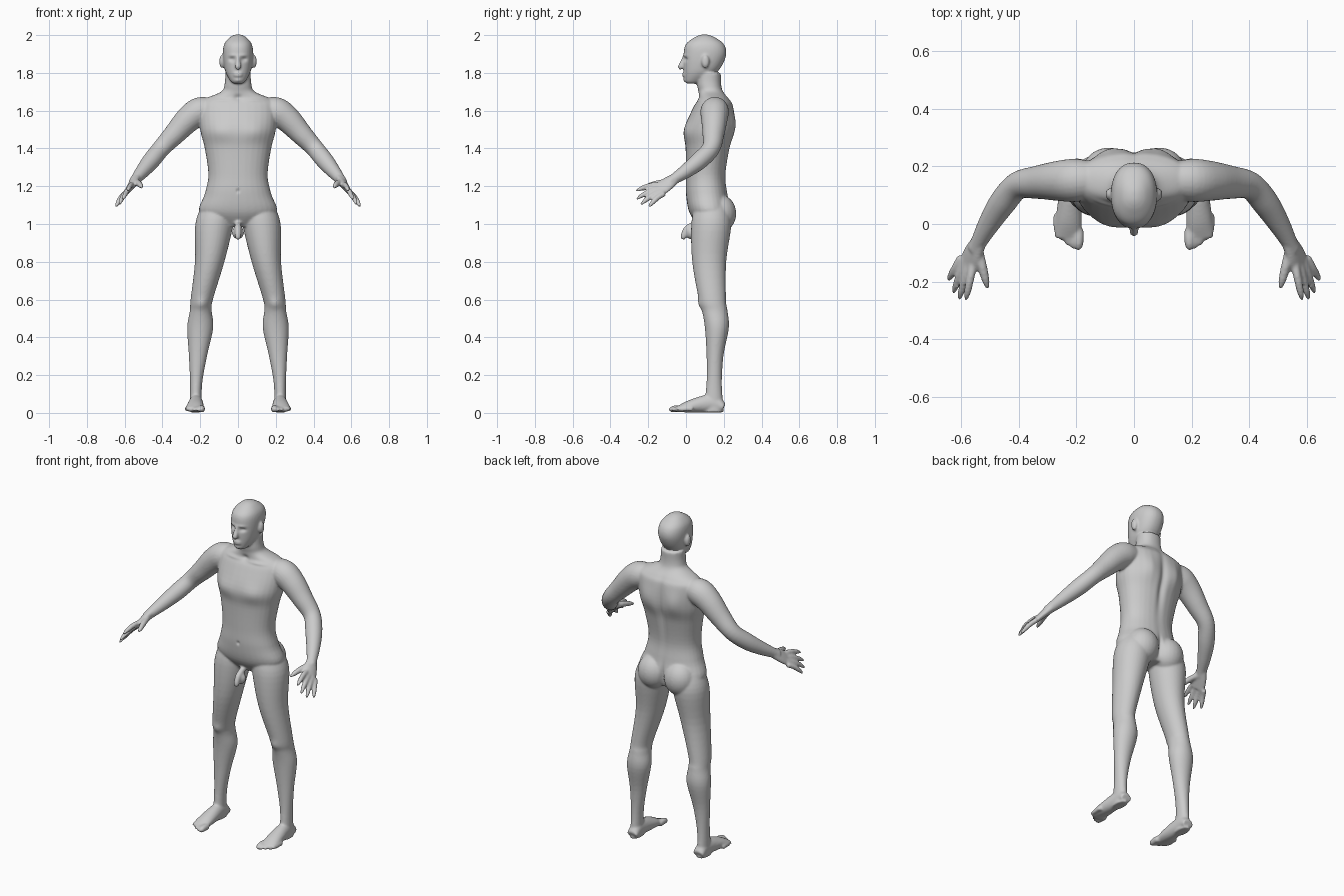
import bpy, bmesh, math
from mathutils import Vector, Matrix

bm = bmesh.new()


def smooth_rows(rows, sub=5):
    """Catmull-Rom interpolation of tuples of numbers."""
    out = []
    for i in range(len(rows) - 1):
        a, b, c, d = rows[max(i - 1, 0)], rows[i], rows[i + 1], rows[min(i + 2, len(rows) - 1)]
        for k in range(sub):
            t = k / sub
            out.append([0.5 * (2 * q + (r - p) * t + (2 * p - 5 * q + 4 * r - s) * t * t
                               + (3 * q - p - 3 * r + s) * t ** 3)
                        for p, q, r, s in zip(a, b, c, d)])
    return out + [list(rows[-1])]


def skin(rings):
    """Closed surface through rings of points."""
    vs = [[bm.verts.new(p) for p in r] for r in rings]
    n = len(vs[0])
    faces = [bm.faces.new(vs[0]), bm.faces.new(vs[-1])]
    for a, b in zip(vs, vs[1:]):
        for i in range(n):
            j = (i + 1) % n
            faces.append(bm.faces.new((a[i], a[j], b[j], b[i])))
    bmesh.ops.recalc_face_normals(bm, faces=faces)


def unit_ring(p, n=32):
    pts = []
    for i in range(n):
        c, s = math.cos(math.tau * i / n), math.sin(math.tau * i / n)
        pts.append((math.copysign(abs(c) ** (2 / p), c), math.copysign(abs(s) ** (2 / p), s)))
    return pts


def loft(rows, side=1, p=2.0):
    """Level sections: z, left x, right x, front y, back y."""
    skin([[(side * ((l + r) / 2 + (r - l) / 2 * u), (f + b) / 2 + (b - f) / 2 * v, z)
           for u, v in unit_ring(p)] for z, l, r, f, b in smooth_rows(rows)])


def loft_centred(rows, p):
    loft([(z, -w, w, f, b) for z, w, f, b in rows], 1, p)


def tube(rows, across, side=1):
    """Sections along a path: x, y, z, radius across, optional radius normal."""
    rs = smooth_rows(rows)
    pts = [Vector(r[:3]) for r in rs]
    rings = []
    for i, r in enumerate(rs):
        t = (pts[min(i + 1, len(pts) - 1)] - pts[max(i - 1, 0)]).normalized()
        u = Vector(across)
        u = (u - t * u.dot(t)).normalized()
        w = t.cross(u)
        ring = [pts[i] + u * (a * r[3]) + w * (b * r[-1]) for a, b in unit_ring(2, 24)]
        rings.append([(side * q.x, q.y, q.z) for q in ring])
    skin(rings)


def digit(a, b, r, side, lift):
    """Finger or toe with a bent middle and a rounded tip."""
    rows = []
    for t in (0, 0.4, 0.75, 0.93, 1):
        q = a.lerp(b, t) + Vector((0, 0, lift * 4 * t * (1 - t)))
        rows.append((*q, r * (1.05 - t ** 6 * 0.7)))
    tube(rows, (1, 0, 0.1), side)


def ball(loc, size):
    m = Matrix.Translation(loc) @ Matrix.Diagonal((*size, 1))
    bmesh.ops.create_uvsphere(bm, u_segments=24, v_segments=16, radius=1, matrix=m)


# torso and neck
loft_centred([(0.985, 0.10, 0.07, 0.20), (1.06, 0.205, 0.018, 0.235), (1.16, 0.176, 0, 0.22),
              (1.26, 0.157, 0, 0.21), (1.40, 0.176, -0.002, 0.232), (1.50, 0.20, -0.01, 0.257),
              (1.62, 0.205, 0.04, 0.25), (1.66, 0.18, 0.065, 0.23), (1.70, 0.09, 0.066, 0.197),
              (1.74, 0.071, 0.058, 0.186), (1.80, 0.067, 0.06, 0.185)], 2.2)

# head with nose and lips
loft_centred([(1.743, 0.022, 0.008, 0.05), (1.757, 0.04, -0.006, 0.09), (1.81, 0.068, -0.012, 0.17),
              (1.89, 0.08, -0.013, 0.212), (1.95, 0.074, -0.002, 0.202),
              (1.988, 0.044, 0.045, 0.153), (2.003, 0.014, 0.08, 0.115)], 2.25)
tube([(0, -0.008, 1.89, 0.009), (0, -0.018, 1.86, 0.012), (0, -0.027, 1.832, 0.016),
      (0, -0.023, 1.82, 0.009)], (1, 0, 0))
for k in (0, 1):
    ball((0, -0.011, 1.785 + 0.012 * k), (0.024, 0.009, 0.006))

# groin
tube([(0, 0.05, 1.0, 0.018), (0, 0.005, 0.975, 0.017), (0, -0.013, 0.935, 0.016),
      (0, -0.015, 0.918, 0.01)], (1, 0, 0))
ball((0, 0.025, 0.955), (0.032, 0.025, 0.036))

for s in (1, -1):
    # ear and buttock
    ball((s * 0.085, 0.103, 1.86), (0.014, 0.021, 0.036))
    ball((s * 0.088, 0.18, 1.055), (0.092, 0.086, 0.1))
    # leg
    loft([(1.10, 0.02, 0.19, 0.05, 0.22), (1.0, 0.024, 0.226, 0.028, 0.24),
          (0.8, 0.072, 0.228, 0.033, 0.213), (0.6, 0.133, 0.251, 0.068, 0.212),
          (0.54, 0.139, 0.255, 0.085, 0.22), (0.45, 0.131, 0.269, 0.1, 0.227),
          (0.3, 0.164, 0.26, 0.109, 0.198), (0.15, 0.19, 0.254, 0.108, 0.19),
          (0.003, 0.192, 0.256, 0.09, 0.2)], s)
    # foot and toes
    tube([(0.222, 0.2, 0.028, 0.035, 0.022), (0.222, 0.14, 0.05, 0.035, 0.048),
          (0.226, 0.03, 0.036, 0.045, 0.035), (0.231, -0.05, 0.018, 0.047, 0.014)], (1, 0, 0), s)
    for i in range(5):
        tip = Vector((0.193 + 0.019 * i, -0.09 + 0.0035 * i * i, 0.014))
        digit(tip + Vector((0, 0.07, 0.006)), tip, 0.012 if i else 0.018, s, 0.005)
    # arm
    tube([(0.13, 0.155, 1.605, 0.06), (0.20, 0.152, 1.597, 0.075), (0.262, 0.15, 1.555, 0.07),
          (0.335, 0.145, 1.477, 0.058), (0.405, 0.133, 1.402, 0.048), (0.458, 0.073, 1.337, 0.047),
          (0.505, 0, 1.28, 0.038), (0.541, -0.065, 1.237, 0.028), (0.555, -0.09, 1.22, 0.026)],
         (0.3, 1, 0), s)
    # palm
    tube([(0.538, -0.06, 1.24, 0.03, 0.024), (0.561, -0.105, 1.208, 0.042, 0.02),
          (0.582, -0.148, 1.176, 0.043, 0.014)], (0.5, 0.3, -0.6), s)
    # fingers fan from index to little, then thumb
    for i in range(4):
        t = i / 3
        arch = 4 * t * (1 - t)
        knuckle = Vector((0.558, -0.135, 1.208)).lerp(Vector((0.6, -0.115, 1.16)), t)
        tip = Vector((0.585, -0.265, 1.174)).lerp(Vector((0.646, -0.196, 1.09)), t)
        digit(knuckle, tip + Vector((0.003, -0.024, -0.018)) * arch, 0.0138, s, 0.01)
    digit(Vector((0.545, -0.075, 1.222)), Vector((0.509, -0.224, 1.193)), 0.016, s, 0.008)

# fuse everything into one skin
me = bpy.data.meshes.new("body")
bm.to_mesh(me)
bm.free()
body = bpy.data.objects.new("body", me)
bpy.context.collection.objects.link(body)
bpy.context.view_layer.objects.active = body
body.select_set(True)
fuse = body.modifiers.new("fuse", 'REMESH')
fuse.mode = 'VOXEL'
fuse.voxel_size = 0.006
soft = body.modifiers.new("soften", 'SMOOTH')
soft.iterations = 7
for name in ("fuse", "soften"):
    bpy.ops.object.modifier_apply(modifier=name)

# surface anatomy, mirrored in x: x, y, z, reach across, reach up, push in y
details = [
    (0.032, -0.01, 1.872, 0.018, 0.011, 0.012),   # eye socket
    (0.028, -0.01, 1.893, 0.022, 0.007, -0.004),  # brow
    (0, -0.01, 1.76, 0.02, 0.012, -0.006),        # chin
    (0, 0.07, 1.668, 0.02, 0.015, 0.01),          # throat pit
    (0.09, 0.06, 1.655, 0.06, 0.009, -0.006),     # collar bone
    (0.09, 0.01, 1.49, 0.06, 0.045, -0.008),      # chest
    (0, 0, 1.175, 0.008, 0.01, 0.008),            # navel
    (0, 0.25, 1.42, 0.02, 0.2, -0.015),           # spine
    (0.09, 0.25, 1.53, 0.05, 0.07, 0.013),        # shoulder blade
    (0, 0.25, 1.05, 0.012, 0.07, -0.02),          # cleft
    (0.192, 0.07, 0.575, 0.03, 0.03, -0.008),     # kneecap
]
for v in body.data.vertices:
    co = v.co.copy()
    for x, y, z, rx, rz, push in details:
        e = ((abs(co.x) - x) / rx) ** 2 + ((co.y - y) / 0.04) ** 2 + ((co.z - z) / rz) ** 2
        if e < 6:
            v.co.y += push * math.exp(-e)

bpy.ops.object.shade_smooth()
